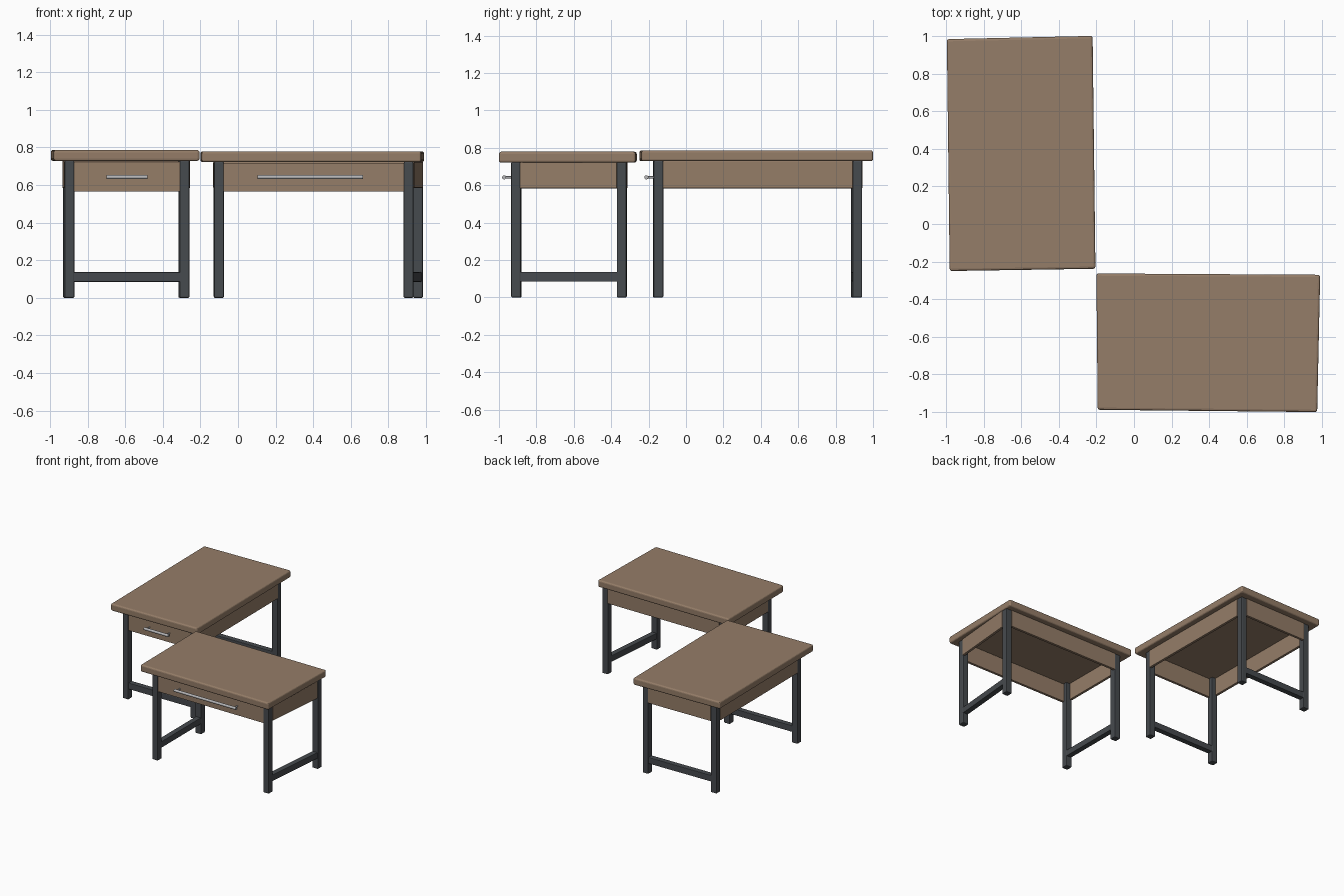
import bpy
import bmesh
from mathutils import Vector

if "Cube" in bpy.data.objects:
    bpy.data.objects.remove(bpy.data.objects["Cube"])


def material(name, rgb):
    m = bpy.data.materials.new(name)
    m.diffuse_color = (*rgb, 1)
    m.use_nodes = True
    m.node_tree.nodes["Principled BSDF"].inputs["Base Color"].default_value = m.diffuse_color
    return m


WOOD = material("brown_wood", (0.30, 0.205, 0.138))
STEEL = material("dark_steel", (0.062, 0.069, 0.077))
METAL = material("light_metal", (0.46, 0.46, 0.47))


def finish(bm, name, mat, bevel, segments=2):
    bmesh.ops.recalc_face_normals(bm, faces=bm.faces)
    me = bpy.data.meshes.new(name)
    bm.to_mesh(me)
    bm.free()
    me.materials.append(mat)
    ob = bpy.data.objects.new(name, me)
    bpy.context.collection.objects.link(ob)
    if bevel:
        mod = ob.modifiers.new("rounded_edges", 'BEVEL')
        mod.width = bevel
        mod.segments = segments
    return ob


def prism(name, quad, z0, z1, mat, bevel, segments=2):
    """Upright block over a four-cornered outline."""
    bm = bmesh.new()
    face = bm.faces.new([bm.verts.new((x, y, z0)) for x, y in quad])
    up = bmesh.ops.extrude_face_region(bm, geom=[face])["geom"]
    bmesh.ops.translate(bm, vec=(0, 0, z1 - z0),
                        verts=[v for v in up if isinstance(v, bmesh.types.BMVert)])
    return finish(bm, name, mat, bevel, segments)


def rail(name, a, b, width, z0, z1, mat, trim=0.0, offset=0.0, bevel=0.004):
    """Board from a to b, shortened at both ends, shifted to its right side."""
    a, b = Vector(a), Vector(b)
    d = (b - a).normalized()
    n = Vector((d.y, -d.x))
    a, b = a + d * trim + n * offset, b - d * trim + n * offset
    h = n * width / 2
    return prism(name, [a + h, b + h, b - h, a - h], z0, z1, mat, bevel)


def rod(name, a, b, radius, mat):
    a, b = Vector(a), Vector(b)
    bm = bmesh.new()
    bmesh.ops.create_cone(bm, cap_ends=True, segments=16, radius1=radius,
                          radius2=radius, depth=(b - a).length)
    ob = finish(bm, name, mat, 0)
    ob.rotation_euler = (b - a).to_track_quat('Z', 'Y').to_euler()
    ob.location = (a + b) / 2
    for p in ob.data.polygons:
        p.use_smooth = len(p.vertices) == 4
    return ob


def desk(label, top, z0, z1, legs, braces, handle):
    # corners and legs run front left, front right, back right, back left
    prism(label + "_table_top", top, z0, z1, WOOD, 0.012, 3)
    sides = ["front", "right", "back", "left"]
    corner = ["front_left", "front_right", "back_right", "back_left"]
    for i in range(4):
        a, b = legs[i], legs[(i + 1) % 4]
        r = 0.026
        quad = [(a[0] + sx * r, a[1] + sy * r)
                for sx, sy in ((-1, -1), (1, -1), (1, 1), (-1, 1))]
        prism(f"{label}_{corner[i]}_leg", quad, 0, z0 + 0.002, STEEL, 0.006)
        front = i == 0
        rail(f"{label}_{sides[i]}_" + ("drawer_front" if front else "apron"),
             a, b, 0.022, 0.565 if front else 0.583, z0 - 0.004 if front else z0 + 0.002,
             WOOD, 0.024, 0.012 if front else 0.018)
        if i in braces:
            rail(f"{label}_{sides[i]}_brace", a, b, 0.045, 0.085, 0.136, STEEL, 0.02)
    # drawer pull
    x0, x1, y, wall = handle
    rod(label + "_handle", (x0, y, 0.642), (x1, y, 0.642), 0.011, METAL)
    for s, x in (("left", x0 + 0.02), ("right", x1 - 0.02)):
        rod(f"{label}_{s}_handle_post", (x, y, 0.642), (x, wall, 0.642), 0.006, METAL)


desk("long_desk",
     [(-0.98, -0.25), (-0.205, -0.238), (-0.22, 1.0), (-0.995, 0.983)], 0.728, 0.786,
     [(-0.896, -0.151), (-0.284, -0.147), (-0.291, 0.916), (-0.904, 0.908)],
     (0, 2), (-0.70, -0.48, -0.212, -0.16))
desk("wide_desk",
     [(-0.193, -0.988), (0.974, -1.0), (0.99, -0.27), (-0.2, -0.263)], 0.721, 0.779,
     [(-0.101, -0.905), (0.907, -0.909), (0.957, -0.344), (-0.103, -0.342)],
     (1, 3), (0.105, 0.665, -0.972, -0.92))
